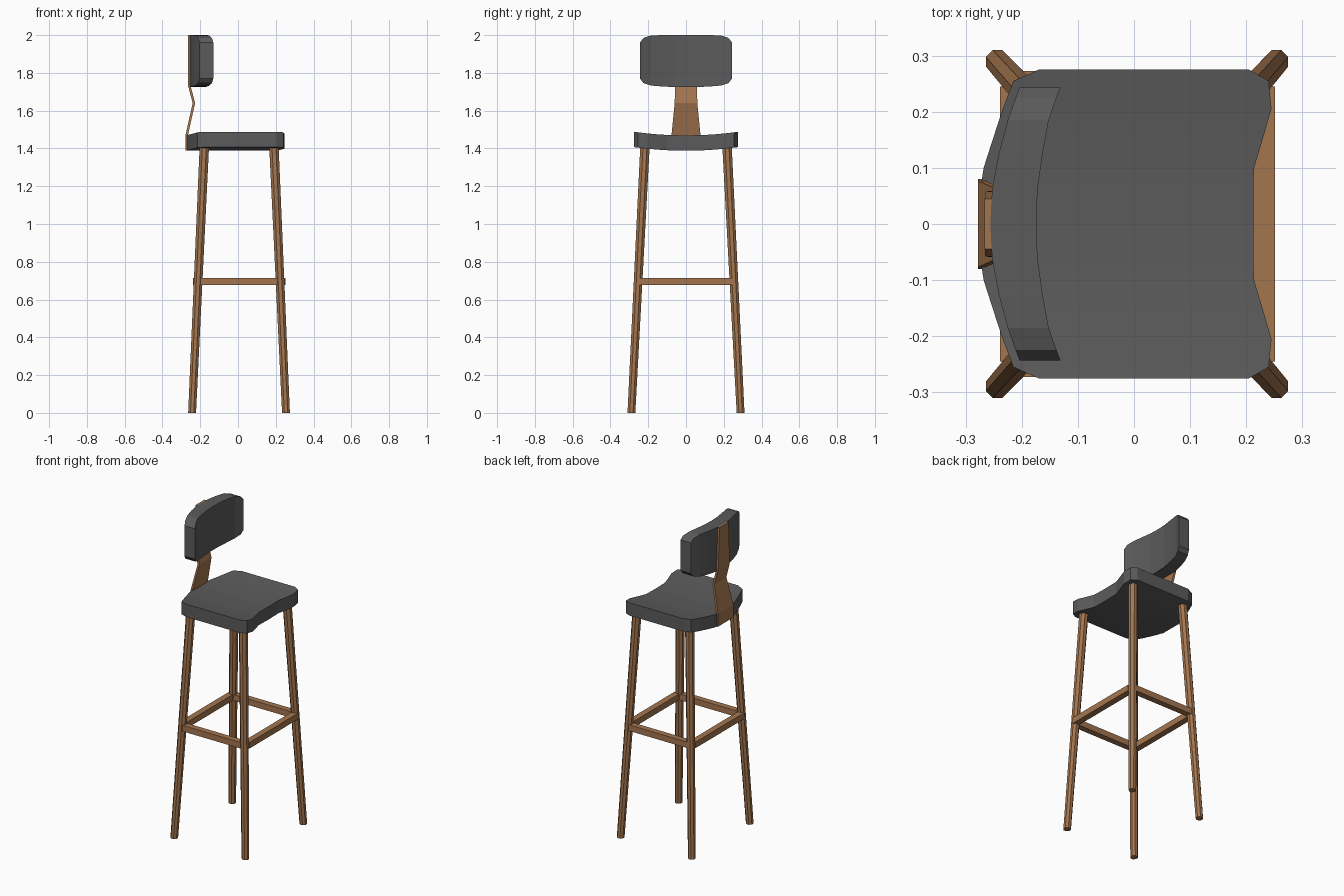
import bpy, bmesh, math
from mathutils import Vector

if "Cube" in bpy.data.objects:
    bpy.data.objects.remove(bpy.data.objects["Cube"])


def material(name, rgb):
    m = bpy.data.materials.new(name)
    m.diffuse_color = (*rgb, 1)
    m.use_nodes = True
    m.node_tree.nodes["Principled BSDF"].inputs["Base Color"].default_value = m.diffuse_color
    return m


grey = material("dark grey upholstery", (0.105, 0.105, 0.105))
wood = material("brown wood", (0.37, 0.18, 0.078))


def loft(name, rings, mat):
    """Skin a row of equal-length closed rings and cap both ends."""
    bm = bmesh.new()
    rows = [[bm.verts.new(p) for p in ring] for ring in rings]
    n = len(rows[0])
    for a, b in zip(rows, rows[1:]):
        for i in range(n):
            j = (i + 1) % n
            bm.faces.new((a[i], a[j], b[j], b[i]))
    bm.faces.new(rows[0])
    bm.faces.new(rows[-1])
    bmesh.ops.recalc_face_normals(bm, faces=bm.faces)
    mesh = bpy.data.meshes.new(name)
    bm.to_mesh(mesh)
    bm.free()
    mesh.materials.append(mat)
    ob = bpy.data.objects.new(name, mesh)
    bpy.context.collection.objects.link(ob)
    return ob


def mirrored(half):
    """Stations given for y >= 0, continued to the negative side."""
    return [(-s[0], *s[1:]) for s in reversed(half) if s[0] > 0] + half


# Seat: dished slab, stations of (y, back x, front x)
seat_half = [(0.0, -0.271, 0.213), (0.08, -0.271, 0.213), (0.1, -0.268, 0.214),
             (0.15, -0.252, 0.229), (0.205, -0.234, 0.245),
             (0.255, -0.215, 0.24), (0.275, -0.17, 0.205)]
rings = []
for y, xb, xf in mirrored(seat_half):
    d = 0.019 * (y / 0.275) ** 2
    zb, zt = 1.388 + d, 1.469 + d
    rings.append([(xb, y, zb), (xf, y, zb), (xf, y, zt), (xb, y, zt)])
loft("seat", rings, grey)

# Backrest: curved pad with rounded corners, stations of
# (y, back x, front x, bottom z, top z)
pad_half = [(0.0, -0.256, -0.174, 1.724, 2.0), (0.06, -0.253, -0.172, 1.725, 2.0),
            (0.125, -0.241, -0.163, 1.728, 2.0), (0.185, -0.225, -0.152, 1.733, 1.998),
            (0.225, -0.211, -0.138, 1.746, 1.985), (0.243, -0.204, -0.131, 1.77, 1.962)]
rings = [[(xb, y, zb), (xf, y, zb), (xf, y, zt), (xb, y, zt)]
         for y, xb, xf, zb, zt in mirrored(pad_half)]
loft("backrest", rings, grey)

# Bent wooden strip: (outer x, z, half width)
strip = [(-0.278, 1.39, 0.08), (-0.278, 1.47, 0.077), (-0.240, 1.64, 0.06),
         (-0.265, 1.735, 0.058), (-0.266, 2.0, 0.045)]
t = 0.013
rings = [[(x, -w, z), (x + t, -w, z), (x + t, w, z), (x, w, z)] for x, z, w in strip]
loft("back_support", rings, wood)


# Splayed octagonal legs
def leg(name, bottom, top):
    rings = []
    for p, r in ((bottom, 0.0225), (top, 0.027)):
        rings.append([Vector(p) + Vector((r * math.cos(a), r * math.sin(a), 0))
                      for a in (math.pi / 8 + i * math.pi / 4 for i in range(8))])
    loft(name, rings, wood)


for side, s in (("left", 1), ("right", -1)):
    leg(f"front_leg_{side}", (0.254, s * 0.289, 0), (0.19, s * 0.217, 1.415))
    leg(f"back_leg_{side}", (-0.243, s * 0.289, 0), (-0.178, s * 0.217, 1.415))


# Square footrest bars joining the legs
def bar(name, x0, x1, y0, y1):
    ring = [(x0, y0), (x1, y0), (x1, y1), (x0, y1)]
    loft(name, [[(x, y, z) for x, y in ring] for z in (0.677, 0.715)], wood)


bar("front_footrest", 0.212, 0.251, -0.245, 0.245)
bar("back_footrest", -0.239, -0.2, -0.245, 0.245)
for side, s in (("left", 1), ("right", -1)):
    bar(f"side_footrest_{side}", -0.21, 0.22, s * 0.254 - 0.019, s * 0.254 + 0.019)
